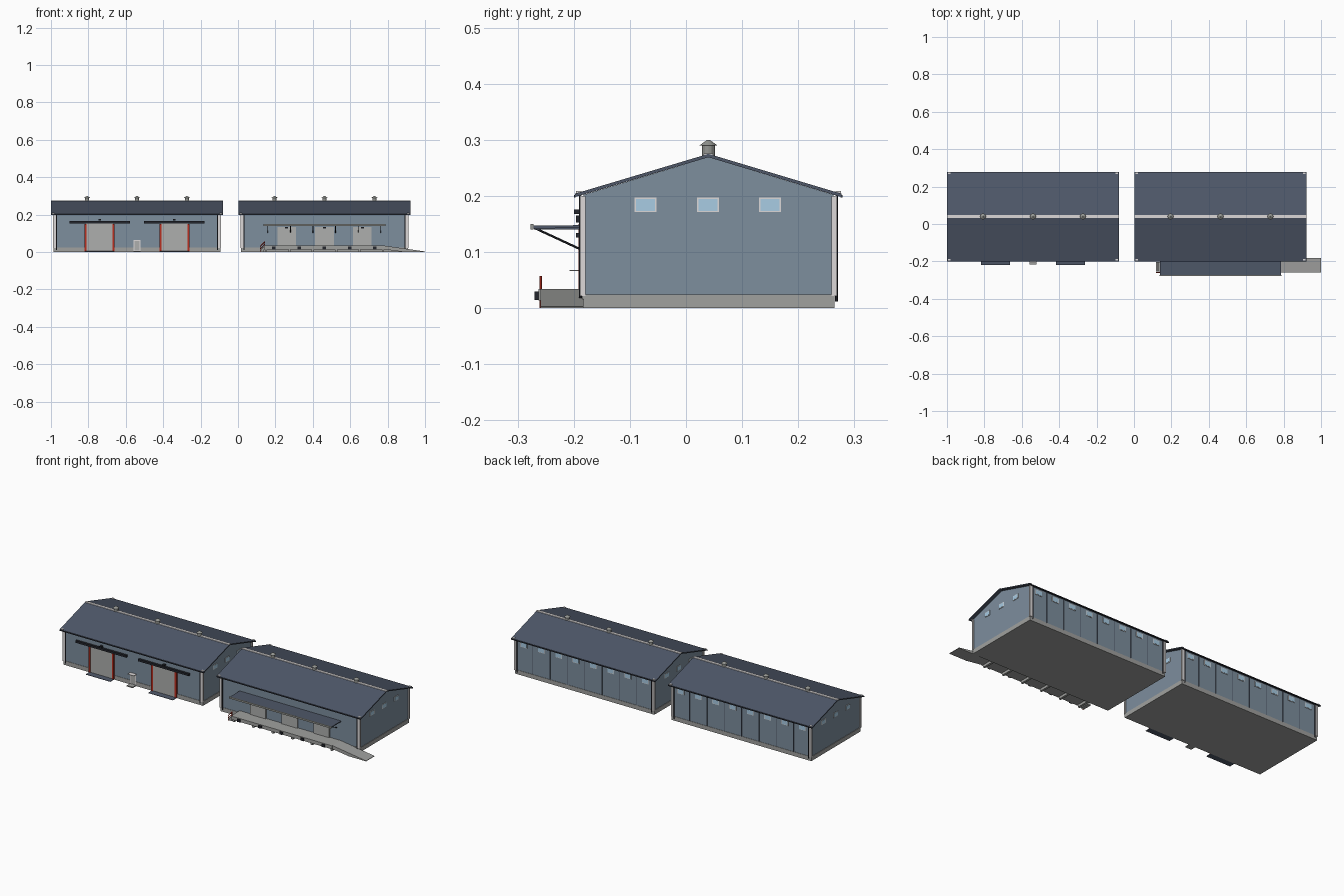
import bpy, bmesh, math
from mathutils import Vector

if "Cube" in bpy.data.objects:
    bpy.data.objects.remove(bpy.data.objects["Cube"])


def mat(name, r, g, b):
    m = bpy.data.materials.new(name)
    lin = [((c / 255 + 0.055) / 1.055) ** 2.4 for c in (r, g, b)]
    m.diffuse_color = (*lin, 1)
    m.use_nodes = True
    m.node_tree.nodes["Principled BSDF"].inputs["Base Color"].default_value = m.diffuse_color
    return m


WALL = mat("blue grey wall", 125, 142, 157)
ROOF = mat("slate roof", 78, 87, 104)
CONC = mat("concrete", 160, 161, 159)
TRIM = mat("pale trim", 220, 217, 217)
DOOR = mat("door grey", 174, 175, 173)
BLACK = mat("black metal", 36, 38, 45)
RED = mat("red paint", 185, 45, 30)
GLASS = mat("window glass", 168, 204, 228)
STEEL = mat("vent steel", 148, 150, 146)


def finish(bm, name, material):
    bmesh.ops.recalc_face_normals(bm, faces=bm.faces)
    me = bpy.data.meshes.new(name)
    bm.to_mesh(me)
    bm.free()
    me.materials.append(material)
    ob = bpy.data.objects.new(name, me)
    bpy.context.collection.objects.link(ob)
    return ob


def box(name, x0, x1, y0, y1, z0, z1, material):
    bm = bmesh.new()
    bmesh.ops.create_cube(bm, size=1)
    for v in bm.verts:
        v.co = ((x0 + x1) / 2 + v.co.x * (x1 - x0),
                (y0 + y1) / 2 + v.co.y * (y1 - y0),
                (z0 + z1) / 2 + v.co.z * (z1 - z0))
    return finish(bm, name, material)


def prism(name, pts, a, b, material, axis="x"):
    """Extrude a (y,z) profile along x, or an (x,z) profile along y."""
    bm = bmesh.new()
    put = (lambda p, t: (t, p[0], p[1])) if axis == "x" else (lambda p, t: (p[0], t, p[1]))
    lo = [bm.verts.new(put(p, a)) for p in pts]
    hi = [bm.verts.new(put(p, b)) for p in pts]
    n = len(pts)
    bm.faces.new(lo)
    bm.faces.new(hi)
    for i in range(n):
        bm.faces.new((lo[i], lo[(i + 1) % n], hi[(i + 1) % n], hi[i]))
    return finish(bm, name, material)


def rod(name, p, q, r, material, sides=6, r2=None):
    p, q = Vector(p), Vector(q)
    bm = bmesh.new()
    bmesh.ops.create_cone(bm, cap_ends=True, segments=sides, radius1=r,
                          radius2=r if r2 is None else r2, depth=(q - p).length)
    rot = (q - p).to_track_quat("Z", "Y").to_matrix()
    for v in bm.verts:
        v.co = rot @ v.co + (p + q) / 2
    return finish(bm, name, material)


YF, YB, YR = -0.183, 0.263, 0.04     # front wall, back wall, ridge
EF, EB = -0.198, 0.277               # front and back eaves
HALF = 0.443


def warehouse(cx):
    x0, x1 = cx - HALF, cx + HALF
    box("plinth", x0 - 0.003, x1 + 0.003, YF - 0.002, YB + 0.002, 0, 0.024, CONC)
    prism("walls", [(YF, 0.02), (YB, 0.02), (YB, 0.202), (YR, 0.269), (YF, 0.202)], x0, x1, WALL)
    # Roof shell, flat ridge cap and gutters
    prism("roof", [(EF, 0.204), (YR, 0.275), (EB, 0.204), (EB, 0.198),
                   (YR, 0.269), (EF, 0.198)], cx - 0.461, cx + 0.461, ROOF)
    prism("ridge_cap", [(YR - 0.009, 0.272), (YR - 0.008, 0.2752), (YR + 0.008, 0.2752),
                        (YR + 0.009, 0.272)], cx - 0.461, cx + 0.461, TRIM)
    for y in (EF, EB):
        box("gutter", cx - 0.461, cx + 0.461, y - 0.0015, y + 0.0015, 0.197, 0.202, BLACK)
    # Corner trims with downpipes
    for s in (-1, 1):
        for y, d in ((YF, -1), (YB, 1)):
            xc = cx + s * (HALF - 0.002)
            ya, yb = sorted((y - d * 0.004, y + d * 0.006))
            box("corner_trim", xc - 0.007, xc + 0.007, ya, yb, 0.022, 0.2, TRIM)
            xp = cx + s * (HALF - 0.013)
            rod("downpipe", (xp, y + d * 0.005, 0.012), (xp, y + d * 0.005, 0.2), 0.0025, BLACK)
            xh = cx + s * 0.448
            box("roof_corner_cap", xh - 0.007, xh + 0.007, y + d * 0.008 - 0.005,
                y + d * 0.008 + 0.005, 0.2, 0.2085, TRIM)
    # Ridge vents
    for i in (-1, 0, 1):
        x = cx + i * 0.267
        rod("vent_pipe", (x, YR, 0.265), (x, YR, 0.291), 0.0115, STEEL, 12)
        rod("vent_cap", (x, YR, 0.29), (x, YR, 0.3), 0.016, STEEL, 12, 0.002)
    # Gable windows
    for s in (-1, 1):
        xw = cx + s * HALF
        for y in (-0.072, 0.039, 0.15):
            box("window_frame", xw - 0.002, xw + 0.002, y - 0.0195, y + 0.0195, 0.171, 0.197, TRIM)
            box("window_glass", xw - 0.003, xw + 0.003, y - 0.017, y + 0.017, 0.1735, 0.1945, GLASS)
    # Back windows and panel seams
    step = 2 * HALF / 8
    for i in range(8):
        x = x0 + (i + 0.5) * step
        box("window_frame", x - 0.021, x + 0.021, YB - 0.002, YB + 0.002, 0.164, 0.192, TRIM)
        box("window_glass", x - 0.0185, x + 0.0185, YB - 0.003, YB + 0.003, 0.1665, 0.1895, GLASS)
        if i:
            xs = x0 + i * step
            box("panel_seam", xs - 0.0015, xs + 0.0015, YB - 0.002, YB + 0.002, 0.024, 0.198, ROOF)


A, B = -0.54, 0.4625
warehouse(A)
warehouse(B)

# Left building: sliding doors with rail, red posts, lamp and ground ramp
for cx in (A - 0.2, A + 0.2):
    box("sliding_door", cx - 0.072, cx + 0.073, -0.19, -0.18, 0.004, 0.153, DOOR)
    for s in (-1, 1):
        xe = cx + s * 0.075
        box("door_post", xe - 0.005, xe + 0.005, -0.192, -0.18, 0.002, 0.15, RED)
    box("door_rail", cx - 0.162, cx + 0.162, -0.196, -0.18, 0.153, 0.165, BLACK)
    box("door_lamp", cx - 0.007, cx + 0.007, -0.2, -0.18, 0.168, 0.176, BLACK)
    prism("door_ramp", [(-0.185, 0), (-0.22, 0), (-0.22, 0.002), (-0.185, 0.005)],
          cx - 0.078, cx + 0.078, ROOF)

# Left building: small side entrance
box("entry_frame", A - 0.018, A + 0.018, -0.187, -0.18, 0.006, 0.064, TRIM)
box("entry_door", A - 0.014, A + 0.014, -0.188, -0.18, 0.008, 0.06, DOOR)
box("entry_canopy", A - 0.02, A + 0.02, -0.208, -0.18, 0.066, 0.068, TRIM)
box("entry_step", A - 0.019, A + 0.019, -0.217, -0.18, 0, 0.006, CONC)

# Right building: raised loading platform on legs, ramp and steps
box("platform", 0.138, 0.785, -0.263, -0.18, 0.014, 0.034, CONC)
for i in range(6):
    x = 0.15 + i * 0.125
    box("platform_leg", x - 0.006, x + 0.006, -0.256, -0.19, 0, 0.015, CONC)
prism("platform_ramp", [(0.785, 0.014), (0.785, 0.034), (1.0, 0.003), (1.0, 0), (0.89, 0)],
      -0.259, -0.183, CONC, "y")
for i in range(3):
    box("step", 0.117 + i * 0.007, 0.139, -0.253, -0.203, 0.009 * i, 0.009 * (i + 1), CONC)
for i in range(5):
    x = 0.192 + i * 0.135
    box("dock_bumper", x - 0.009, x + 0.009, -0.27, -0.262, 0.015, 0.03, BLACK)
rod("step_rail", (0.119, -0.259, 0.03), (0.143, -0.259, 0.056), 0.0025, RED)
rod("step_rail_lower", (0.119, -0.259, 0.016), (0.143, -0.259, 0.042), 0.002, RED)
for x, z in ((0.119, 0.0), (0.143, 0.026)):
    rod("step_rail_post", (x, -0.259, z), (x, -0.259, z + 0.031), 0.0022, RED)

# Right building: dock doors with lamps
for cx in (0.26, 0.4625, 0.665):
    box("dock_door", cx - 0.05, cx + 0.05, -0.19, -0.18, 0.034, 0.135, DOOR)
    box("dock_lamp", cx - 0.008, cx + 0.008, -0.196, -0.18, 0.126, 0.134, BLACK)

# Right building: canopy with braces
prism("canopy", [(-0.18, 0.143), (-0.18, 0.148), (-0.273, 0.147), (-0.273, 0.142)],
      0.138, 0.787, ROOF)
box("canopy_edge", 0.136, 0.789, -0.277, -0.272, 0.14, 0.15, STEEL)
for i in range(6):
    x = 0.16 + i * 0.1205
    rod("canopy_brace", (x, -0.186, 0.104), (x, -0.268, 0.142), 0.002, BLACK)
    box("canopy_beam", x - 0.003, x + 0.003, -0.271, -0.183, 0.1405, 0.143, ROOF)
